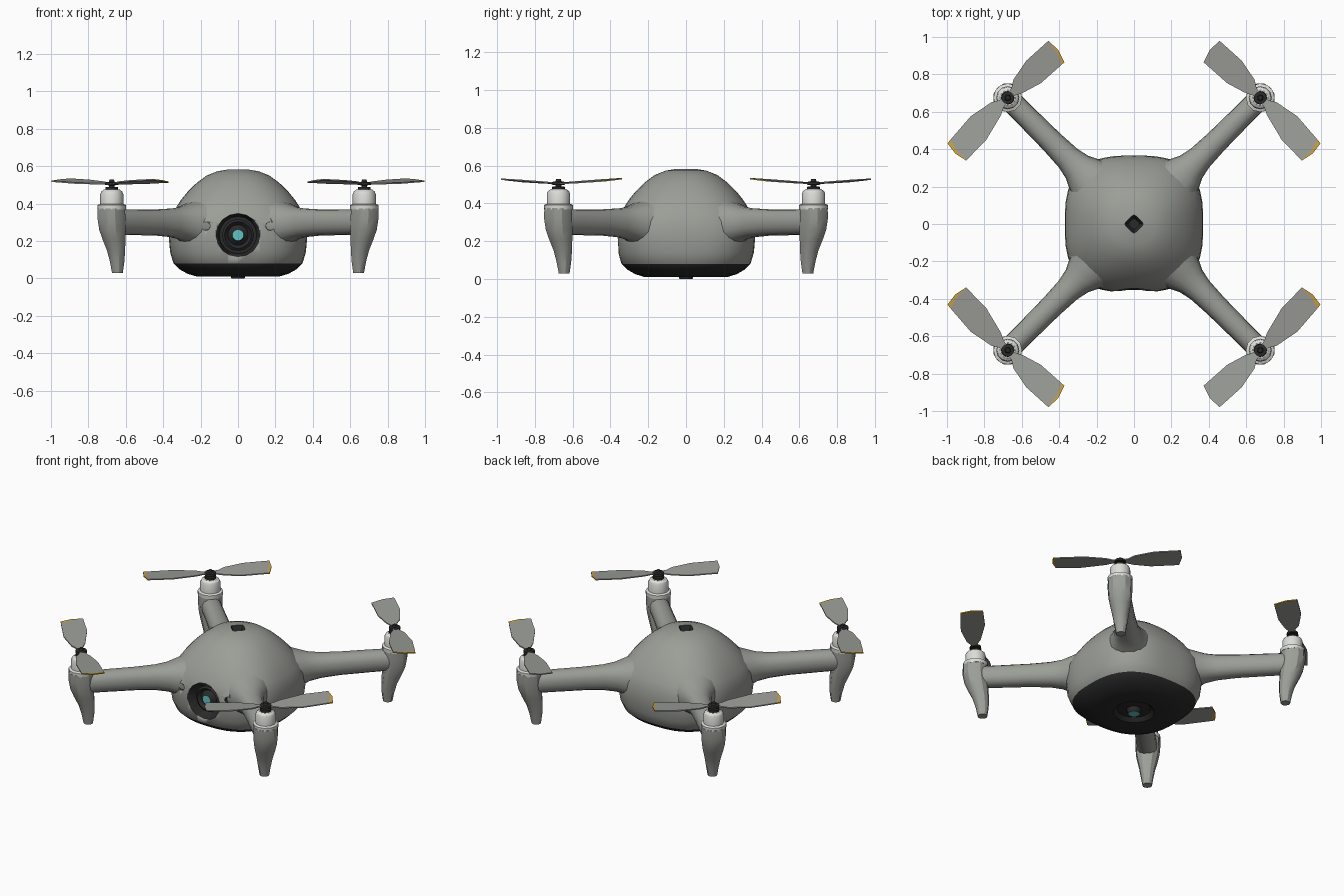
import bpy, bmesh, math
from mathutils import Vector

if "Cube" in bpy.data.objects:
    bpy.data.objects.remove(bpy.data.objects["Cube"])


def material(name, rgb):
    m = bpy.data.materials.new(name)
    m.diffuse_color = (*rgb, 1)
    m.use_nodes = True
    m.node_tree.nodes["Principled BSDF"].inputs["Base Color"].default_value = m.diffuse_color
    return m


GREY = material("shell_grey", (0.33, 0.34, 0.31))
DARK = material("dark_plastic", (0.022, 0.023, 0.022))
WHITE = material("motor_white", (0.72, 0.72, 0.69))
CYAN = material("lens_cyan", (0.12, 0.55, 0.56))
ORANGE = material("tip_orange", (0.60, 0.36, 0.05))


def finish(name, bm, mats, rule=None, angle=32):
    bmesh.ops.recalc_face_normals(bm, faces=bm.faces)
    if rule:
        for f in bm.faces:
            f.material_index = rule(f.calc_center_median())
    me = bpy.data.meshes.new(name)
    bm.to_mesh(me)
    bm.free()
    for m in mats:
        me.materials.append(m)
    ob = bpy.data.objects.new(name, me)
    bpy.context.collection.objects.link(ob)
    bpy.ops.object.select_all(action='DESELECT')
    bpy.context.view_layer.objects.active = ob
    ob.select_set(True)
    bpy.ops.object.shade_smooth_by_angle(angle=math.radians(angle))
    return ob


def loft(name, rings, mats, rule=None, angle=32):
    """Skin a list of equal-sized point rings and cap both ends."""
    bm = bmesh.new()
    vs = [[bm.verts.new(p) for p in r] for r in rings]
    n = len(vs[0])
    for a, b in zip(vs, vs[1:]):
        for i in range(n):
            j = (i + 1) % n
            bm.faces.new((a[i], a[j], b[j], b[i]))
    bm.faces.new(vs[0])
    bm.faces.new(vs[-1])
    return finish(name, bm, mats, rule, angle)


def ring(c, u, v, a, b, n=16, p=2.0):
    """Superellipse ring with centre c, axes u and v, radii a and b."""
    c, u, v = Vector(c), Vector(u), Vector(v)
    out = []
    for i in range(n):
        t = 2 * math.pi * i / n
        ct, st = math.cos(t), math.sin(t)
        k = (abs(ct) ** p + abs(st) ** p) ** (-1 / p)
        out.append(c + u * (a * k * ct) + v * (b * k * st))
    return out


X, Y, Z = (1, 0, 0), (0, 1, 0), (0, 0, 1)

# Body shell: (height, radius, squareness), from under lens to top dimple
profile = [(0.0, .035, 2), (.03, .045, 2), (.035, .10, 2), (.012, .125, 2),
           (.01, .22, 2.2), (.025, .27, 2.3), (.05, .315, 2.5), (.08, .345, 2.6),
           (.14, .363, 2.8), (.22, .37, 2.9), (.30, .366, 2.9), (.36, .343, 2.7),
           (.42, .305, 2.5), (.465, .268, 2.4), (.51, .222, 2.3), (.55, .168, 2.2),
           (.573, .11, 2.1), (.583, .05, 1.2), (.545, .03, 1.2)]


def body_colour(c):
    r = math.hypot(c.x, c.y)
    if r < .01 and c.z < .01:
        return 2
    return 1 if c.z < .078 or (r < .042 and c.z > .5) else 0


body = loft("body_shell", [ring((0, 0, z), X, Y, r, r * .99, 40, p) for z, r, p in profile],
            [GREY, DARK, CYAN], body_colour)


# Front camera socket and two sensor holes cut into the shell
def along_y(name, x, z, steps, mats, rule=None, n=16):
    return loft(name, [ring((x, y, z), X, Z, r, r, n) for y, r in steps], mats, rule)


def cut(x, z, steps):
    cutter = along_y("socket_cutter", x, z, steps, [GREY, DARK, CYAN], lambda c: 1)
    cutter.hide_render = True
    mod = body.modifiers.new("cut", 'BOOLEAN')
    mod.operation = 'DIFFERENCE'
    mod.solver = 'EXACT'
    mod.object = cutter
    bpy.context.view_layer.objects.active = body
    bpy.ops.object.modifier_apply(modifier=mod.name)
    bpy.data.objects.remove(cutter)


cut(0, .232, [(-.45, .132), (-.25, .10)])
for sx in (-1, 1):
    cut(sx * .172, .28, [(-.45, .026), (-.32, .022)])

# Front camera lens
along_y("front_camera_lens", 0, .232,
        [(-.24, .085), (-.315, .085), (-.325, .072), (-.305, .055), (-.33, .03)],
        [DARK, CYAN], lambda c: int(c.y < -.329))

# Arms: (distance from centre, half width, centre height, half height)
arm_steps = [(.30, .15, .29, .13), (.38, .11, .292, .105), (.43, .085, .295, .088),
             (.50, .07, .297, .077), (.62, .063, .299, .07), (.80, .060, .30, .068),
             (.94, .060, .30, .066)]
# Legs: (height, distance from centre, radius)
leg_steps = [(.03, .912, .029), (.09, .914, .039), (.15, .922, .049), (.21, .938, .062),
             (.26, .95, .071), (.32, .957, .075), (.375, .957, .074)]
# Propeller blades: (along, left, along, right) stations; last strip is the tip
blade_a = [(.0, .014, .0, -.014), (.05, .022, .04, -.02), (.09, .047, .08, -.04),
           (.21, .07, .18, -.07), (.364, .062, .33, -.079), (.37, .06, .348, -.08)]
blade_b = [(.0, .014, .0, -.014), (.05, .02, .04, -.022), (.09, .04, .08, -.045),
           (.24, .078, .21, -.07), (.391, .08, .375, -.058), (.395, .08, .40, -.055)]
HUB = .675
S = math.sqrt(.5)


def blade(name, stations, sign, sx, sy, tip):
    bm = bmesh.new()

    def pt(s, n):
        x = HUB + sign * S * (-s + n)
        y = HUB + sign * S * (s + n)
        return (x * sx, y * sy, .503 + .045 * s + .09 * n)

    layers = []
    for dz in (0, .007):
        rows = []
        for ls, ln, rs, rn in stations:
            ms, mn = (ls + rs) / 2 + (.012 if ls > .3 else 0), (ln + rn) / 2
            row = [Vector(pt(*q)) + Vector((0, 0, dz))
                   for q in ((ls, ln), (ms, mn), (rs, rn))]
            rows.append([bm.verts.new(p) for p in row])
        layers.append(rows)
    lo, hi = layers
    last = len(stations) - 2
    for i in range(last + 1):
        idx = int(tip and i == last)
        quads = [(g[i][k], g[i][k + 1], g[i + 1][k + 1], g[i + 1][k])
                 for g in layers for k in (0, 1)]
        quads += [(lo[i][k], lo[i + 1][k], hi[i + 1][k], hi[i][k]) for k in (0, 2)]
        for q in quads:
            bm.faces.new(q).material_index = idx
    for i in (0, last + 1):
        for k in (0, 1):
            f = bm.faces.new((lo[i][k], lo[i][k + 1], hi[i][k + 1], hi[i][k]))
            f.material_index = int(tip and i > 0)
    finish(name, bm, [GREY, ORANGE])


for sx in (-1, 1):
    for sy in (-1, 1):
        tag = ("front" if sy < 0 else "back") + ("_left" if sx < 0 else "_right")
        d, w = Vector((sx * S, sy * S, 0)), Vector((-sy * S, sx * S, 0))
        loft(tag + "_arm", [ring(d * s + Vector((0, 0, z)), w, Z, a, b, 16, 2.3)
                            for s, a, z, b in arm_steps], [GREY])
        loft(tag + "_leg", [ring(d * s + Vector((0, 0, z)), d, w, r, r, 12, 2.2)
                            for z, s, r in leg_steps], [GREY])

        # Motor can, hub and two blades
        def turned(part, steps, mat):
            loft(tag + part, [ring((sx * HUB, sy * HUB, z), X, Y, r, r, 12)
                              for z, r in steps], [mat])

        turned("_motor", [(.368, .076), (.392, .077), (.398, .062), (.45, .062),
                          (.465, .056), (.475, .042)], WHITE)
        turned("_hub", [(.472, .034), (.488, .034), (.49, .016), (.498, .016),
                        (.499, .036), (.514, .034), (.516, .016), (.528, .012)], DARK)
        blade(tag + "_inner_blade", blade_a, 1, sx, sy, sx < 0)
        blade(tag + "_outer_blade", blade_b, -1, sx, sy, True)
